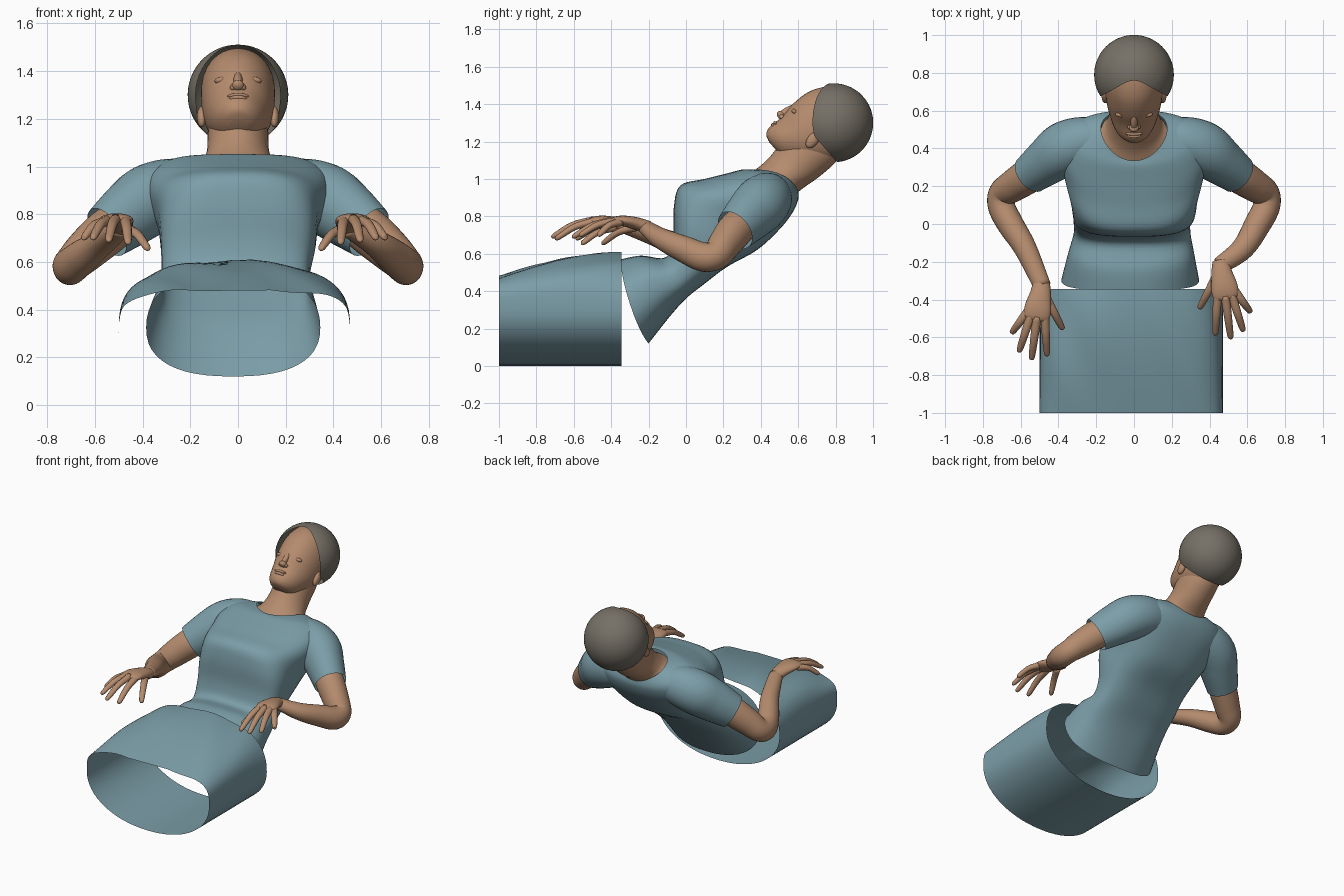
import bpy, bmesh, math
from mathutils import Vector, Matrix

if "Cube" in bpy.data.objects:
    bpy.data.objects.remove(bpy.data.objects["Cube"])


def material(name, rgb):
    m = bpy.data.materials.new(name)
    m.diffuse_color = (*rgb, 1)
    m.use_nodes = True
    m.node_tree.nodes["Principled BSDF"].inputs["Base Color"].default_value = m.diffuse_color
    return m


SKIN = material("skin", (0.46, 0.26, 0.155))
CLOTH = material("blue_cloth", (0.20, 0.34, 0.39))
HAIR = material("grey_hair", (0.18, 0.163, 0.133))


def finish(bm, name, mat):
    bmesh.ops.recalc_face_normals(bm, faces=bm.faces)
    me = bpy.data.meshes.new(name)
    bm.to_mesh(me)
    bm.free()
    ob = bpy.data.objects.new(name, me)
    bpy.context.collection.objects.link(ob)
    me.materials.append(mat)
    for p in me.polygons:
        p.use_smooth = True
    return ob


def loft(name, rings, mat, caps=(False, False)):
    bm = bmesh.new()
    vs = [[bm.verts.new(p) for p in r] for r in rings]
    n = len(vs[0])
    for a, b in zip(vs, vs[1:]):
        for i in range(n):
            j = (i + 1) % n
            bm.faces.new((a[i], a[j], b[j], b[i]))
    if caps[0]:
        bm.faces.new(vs[0])
    if caps[1]:
        bm.faces.new(vs[-1])
    return finish(bm, name, mat)


def spline(rows, steps):
    """Catmull-Rom interpolation of rows of numbers."""
    rows = [tuple(r) for r in rows]
    p = [rows[0]] + rows + [rows[-1]]
    out = []
    for i in range(1, len(p) - 2):
        for k in range(steps):
            t = k / steps
            out.append([0.5 * (2 * b + (c - a) * t + (2 * a - 5 * b + 4 * c - d) * t * t
                               + (3 * b - a - 3 * c + d) * t ** 3)
                        for a, b, c, d in zip(*p[i - 1:i + 3])])
    return out + [list(rows[-1])]


def power(v, e):
    return math.copysign(abs(v) ** e, v)


def sections(rows, steps=5, n=48):
    """Rows: front y,z, back y,z, half width, x centre, roundness, side lift."""
    rings = []
    for fy, fz, by, bz, hw, cx, e, lift in spline(rows, steps):
        ring = []
        for i in range(n):
            t = math.tau * i / n
            c, k = power(math.cos(t), 2 / e), power(math.sin(t), 2 / e)
            l = lift * c * c
            ring.append((cx + hw * c, (fy + by) / 2 + k * (fy - by) / 2 + 0.75 * l,
                         (fz + bz) / 2 + k * (fz - bz) / 2 + 0.66 * l))
        rings.append(ring)
    return rings


def tube(name, rows, mat, steps=5, n=20, caps=(True, True)):
    """Rows: x, y, z, half width, half height."""
    pts = spline(rows, steps)
    rings = []
    for i, r in enumerate(pts):
        d = Vector(pts[min(i + 1, len(pts) - 1)][:3]) - Vector(pts[max(i - 1, 0)][:3])
        side = d.cross(Vector((0, 0, 1))).normalized()
        up = side.cross(d).normalized()
        rings.append([Vector(r[:3]) + side * r[3] * math.cos(math.tau * j / n)
                      + up * r[4] * math.sin(math.tau * j / n) for j in range(n)])
    return loft(name, rings, mat, caps)


# shirt body, from the hem up to the neckline
loft("shirt_body", sections([
    (-0.35, 0.57, -0.20, 0.12, 0.365, -0.02, 2.3, -0.03),
    (-0.24, 0.59, -0.09, 0.26, 0.335, -0.015, 2.4, 0),
    (-0.11, 0.58, 0.00, 0.36, 0.31, -0.01, 2.6, 0),
    (-0.07, 0.68, 0.10, 0.44, 0.31, -0.01, 2.8, 0),
    (-0.065, 0.85, 0.22, 0.53, 0.325, 0, 2.9, 0),
    (-0.03, 0.965, 0.38, 0.62, 0.34, 0, 2.7, 0),
    (0.10, 1.00, 0.50, 0.73, 0.375, 0, 2.4, 0),
    (0.22, 1.03, 0.57, 0.82, 0.385, 0, 2.3, 0.01),
    (0.30, 1.05, 0.60, 0.89, 0.32, 0, 2.2, 0.035),
    (0.335, 1.05, 0.60, 0.935, 0.175, 0, 2, 0.05)]), CLOTH)

# blanket tube, rounded below with a rising top
rings = []
for i in range(25):
    u = i / 24
    y = -1 + 0.655 * u
    top = 0.18 + 0.125 * math.sin(u * math.pi / 2)
    e = 4.0 - 1.5 * u
    ring = []
    for j in range(64):
        t = math.tau * j / 64
        c, s = math.cos(t), math.sin(t)
        if s > 0:
            x, z = power(c, 2 / e), 0.3 + top * power(s, 2 / e)
            z += 0.006 * s * math.sin(9 * x + 7 * u)
        else:
            x, z = power(c, 0.95), 0.3 + 0.3 * power(s, 0.95)
        ring.append((-0.015 + 0.485 * x, y, z))
    rings.append(ring)
loft("blanket", rings, CLOTH)

# neck
loft("neck", sections([
    (0.325, 1.025, 0.59, 0.92, 0.175, 0, 2, 0.045),
    (0.385, 1.06, 0.625, 0.95, 0.148, 0, 2, 0.02),
    (0.45, 1.12, 0.71, 1.01, 0.130, 0, 2, 0),
    (0.50, 1.19, 0.80, 1.09, 0.127, 0, 2, 0),
    (0.53, 1.25, 0.83, 1.15, 0.125, 0, 2, 0)]), SKIN)

# head frame: x, backwards, up along the tilted head
HEAD = Matrix(((1, 0, 0, 0), (0, 0.66, 0.75, 0.79), (0, -0.75, 0.66, 1.30), (0, 0, 0, 1)))

# skull and face. Rows: height, rear, front, half width
rings = []
for a, back, front, hw in spline([
        (-0.328, 0.06, 0.15, 0.04), (-0.312, 0.0, 0.192, 0.075),
        (-0.27, -0.05, 0.21, 0.108), (-0.19, -0.13, 0.207, 0.138),
        (-0.10, -0.17, 0.220, 0.152), (0.0, -0.18, 0.215, 0.155),
        (0.08, -0.17, 0.183, 0.145), (0.14, -0.13, 0.135, 0.115),
        (0.18, -0.06, 0.07, 0.06)], 5):
    rings.append([HEAD @ Vector((hw * math.cos(t), -(front + back) / 2 - (front - back) / 2 * math.sin(t), a))
                  for t in (math.tau * j / 40 for j in range(40))])
loft("head", rings, SKIN, (True, True))


def blob(name, x, f, a, size, mat=SKIN, tilt=0):
    bm = bmesh.new()
    bmesh.ops.create_uvsphere(bm, u_segments=20, v_segments=12, radius=1)
    bm.transform(HEAD @ Matrix.Translation((x, -f, a)) @ Matrix.Rotation(tilt, 4, 'X')
                 @ Matrix.Diagonal((*size, 1)))
    return finish(bm, name, mat)


# facial features
blob("nose_bridge", 0, 0.208, -0.145, (0.019, 0.024, 0.06), tilt=-0.2)
blob("nose_tip", 0, 0.214, -0.185, (0.026, 0.028, 0.02))
blob("upper_lip", 0, 0.201, -0.236, (0.045, 0.016, 0.010))
blob("lower_lip", 0, 0.201, -0.252, (0.038, 0.016, 0.011))
for s, side in ((-1, "left"), (1, "right")):
    blob(side + "_nostril", 0.02 * s, 0.204, -0.188, (0.014, 0.018, 0.013))
    blob(side + "_eyelid", 0.065 * s, 0.183, -0.118, (0.034, 0.018, 0.014))
    blob(side + "_ear", 0.152 * s, 0.005, -0.145, (0.02, 0.03, 0.05), tilt=0.2)

# hair cap: sphere shell whose rim rises towards the forehead
R = 0.211
rings = []
for i in range(1, 25):
    ring = []
    for j in range(64):
        p = math.tau * j / 64
        rim = -0.125 + 0.24 * max(0, math.cos(p)) ** 1.9
        th = math.acos(rim / R) * i / 24
        ring.append(HEAD @ Vector((R * math.sin(th) * math.sin(p), -R * math.sin(th) * math.cos(p),
                                   R * math.cos(th))))
    rings.append(ring)
loft("hair_cap", rings, HAIR, (True, False))

# arms: the right hand sits a little further back than the left
for s, side, dx, dy in ((-1, "left", 0, 0), (1, "right", -0.03, 0.11)):
    def arm(rows):
        return [(s * x, y, z, w, h) for x, y, z, w, h in rows]

    def hand(rows):
        return [(s * (x + dx), y + dy, z, w, h) for x, y, z, w, h in rows]

    tube(side + "_sleeve", arm([
        (0.16, 0.465, 0.91, 0.10, 0.11), (0.27, 0.435, 0.895, 0.135, 0.14),
        (0.37, 0.395, 0.86, 0.145, 0.15), (0.455, 0.335, 0.80, 0.127, 0.14),
        (0.55, 0.262, 0.725, 0.105, 0.118)]), CLOTH, 6, 32, (True, False))
    wx, wy = 0.485 + dx, -0.33 + dy
    tube(side + "_arm", arm([
        (0.47, 0.325, 0.785, 0.09, 0.09), (0.55, 0.262, 0.725, 0.094, 0.098),
        (0.635, 0.205, 0.65, 0.086, 0.09), (0.695, 0.16, 0.592, 0.076, 0.078),
        (0.70, 0.09, 0.583, 0.072, 0.078), (0.655, 0.0, 0.62, 0.07, 0.072),
        (0.575, -0.13, 0.68, 0.06, 0.056), (wx, wy, 0.745, 0.046, 0.036)]), SKIN, 6, 28)
    tube(side + "_palm", hand([
        (0.49, -0.31, 0.74, 0.045, 0.035), (0.495, -0.37, 0.76, 0.056, 0.034),
        (0.508, -0.44, 0.775, 0.070, 0.029), (0.515, -0.49, 0.777, 0.068, 0.022),
        (0.518, -0.51, 0.775, 0.047, 0.012)]), SKIN)
    fingers = {
        "little": ((0.56, -0.46, 0.768), (0.65, -0.58, 0.70)),
        "ring": ((0.545, -0.48, 0.775), (0.61, -0.68, 0.70)),
        "middle": ((0.513, -0.49, 0.78), (0.543, -0.72, 0.69)),
        "index": ((0.473, -0.48, 0.775), (0.46, -0.70, 0.68)),
        "thumb": ((0.47, -0.38, 0.74), (0.375, -0.56, 0.655))}
    for name, (b, t) in fingers.items():
        b, t = Vector(b), Vector(t)
        m = (b + t) / 2 + Vector((0, 0, 0.018))
        e = t + (b - t) * 0.08
        tube(f"{side}_{name}_finger", hand([
            (*b, 0.024, 0.021), (*m, 0.021, 0.018), (*e, 0.016, 0.014), (*t, 0.005, 0.005)]),
            SKIN, 4, 12)
